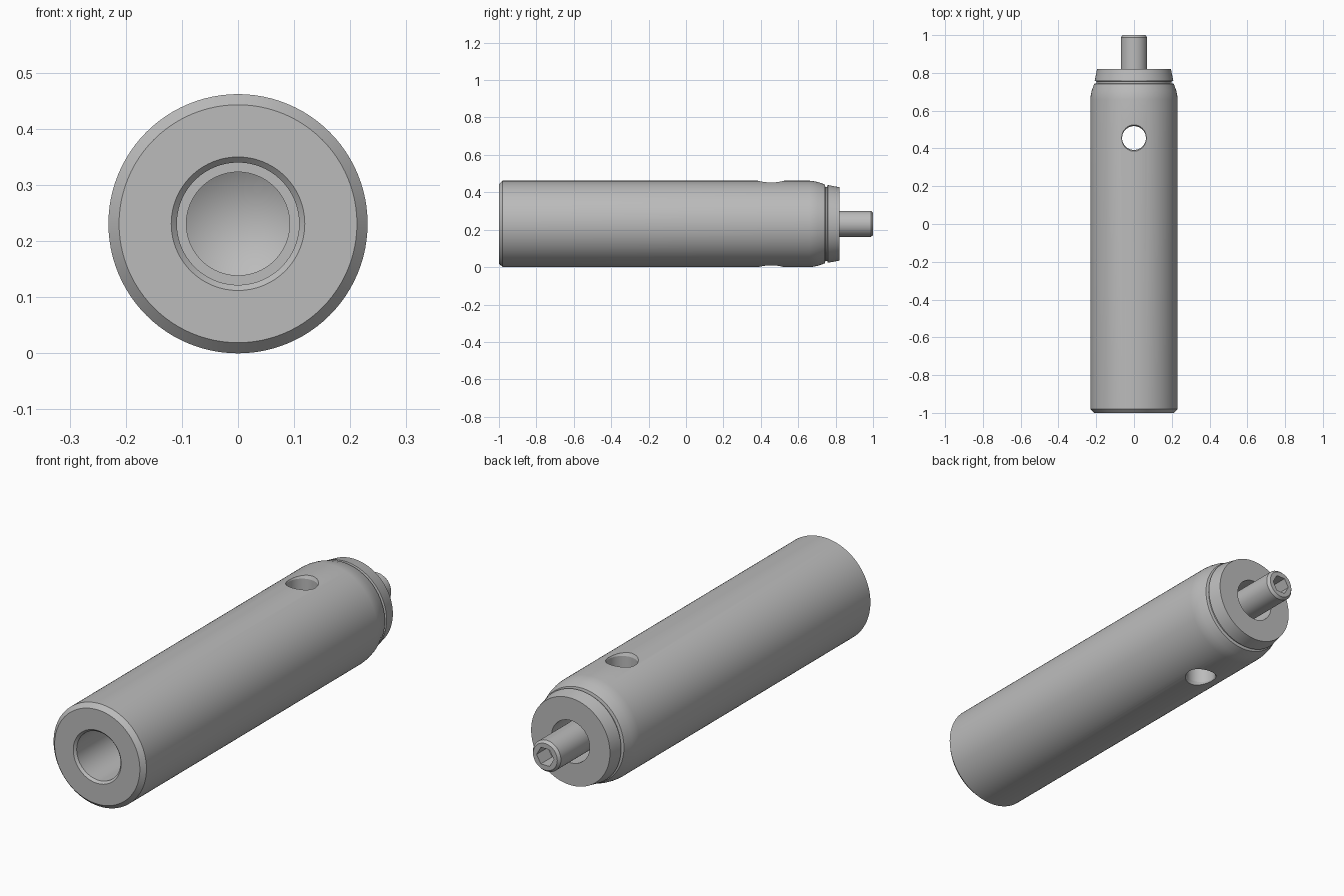
import bpy, bmesh, math
from mathutils import Matrix, Vector

if "Cube" in bpy.data.objects:
    bpy.data.objects.remove(bpy.data.objects["Cube"])

R = 0.231                      # body radius, also the height of the axis
steel = bpy.data.materials.new("grey_steel")
steel.diffuse_color = (0.5, 0.5, 0.5, 1)
steel.use_nodes = True
steel.node_tree.nodes["Principled BSDF"].inputs["Base Color"].default_value = steel.diffuse_color


def lathe(name, profile, axis='Y', steps=96, offset=(0, 0, 0)):
    """Revolve (radius, position) points about an axis into a closed solid."""
    bm = bmesh.new()
    if axis == 'Y':
        pts = [Vector((r, p, 0)) for r, p in profile]
        ax = (0, 1, 0)
    else:
        pts = [Vector((r, 0, p)) for r, p in profile]
        ax = (0, 0, 1)
    vs = [bm.verts.new(p) for p in pts]
    es = [bm.edges.new(e) for e in zip(vs, vs[1:])]
    bmesh.ops.spin(bm, geom=vs + es, cent=(0, 0, 0), axis=ax,
                   angle=math.tau, steps=steps)
    bmesh.ops.remove_doubles(bm, verts=bm.verts, dist=1e-5)
    bmesh.ops.dissolve_degenerate(bm, edges=bm.edges, dist=1e-6)
    bmesh.ops.recalc_face_normals(bm, faces=bm.faces)
    bmesh.ops.translate(bm, verts=bm.verts, vec=offset)
    me = bpy.data.meshes.new(name)
    bm.to_mesh(me)
    bm.free()
    ob = bpy.data.objects.new(name, me)
    bpy.context.collection.objects.link(ob)
    me.materials.append(steel)
    return ob


def activate(ob):
    bpy.ops.object.select_all(action='DESELECT')
    ob.select_set(True)
    bpy.context.view_layer.objects.active = ob


def cut(ob, cutter):
    mod = ob.modifiers.new("cut", 'BOOLEAN')
    mod.operation = 'DIFFERENCE'
    mod.solver = 'EXACT'
    mod.object = cutter
    activate(ob)
    bpy.ops.object.modifier_apply(modifier=mod.name)
    bpy.data.objects.remove(cutter)


# Sleeve: stepped blind bore in front, rounded shoulder, groove, end collar, rear bore
sleeve = lathe("sleeve", [
    (0, -0.35), (0.092, -0.405), (0.092, -0.50), (0.109, -0.50),
    (0.109, -0.99), (0.119, -1.0), (0.212, -1.0), (R, -0.98),
    (R, 0.66), (0.229, 0.68), (0.224, 0.705), (0.211, 0.742),
    (0.198, 0.745), (0.198, 0.755), (0.208, 0.758), (0.196, 0.82),
    (0.095, 0.82), (0.095, 0.60), (0, 0.60)], offset=(0, 0, R))

# Cross hole with chamfered rims
cross = lathe("cross_hole_cutter", [
    (0, -0.26), (0.083, -0.26), (0.063, -0.216),
    (0.063, 0.216), (0.083, 0.26), (0, 0.26)], 'Z', 64, (0, 0.455, R))
cut(sleeve, cross)

# Set screw sticking out at the back, with a hexagon socket
screw = lathe("set_screw", [
    (0, 0.60), (0.07, 0.60), (0.07, 0.988), (0.06, 1.0), (0, 1.0)],
    steps=48, offset=(0, 0, R))
socket = lathe("socket_cutter", [
    (0, 0.90), (0.043, 0.92), (0.043, 1.02), (0, 1.02)],
    steps=6, offset=(0, 0, R))
cut(screw, socket)

for ob in (sleeve, screw):
    activate(ob)
    bpy.ops.object.shade_smooth_by_angle(angle=math.radians(22))
